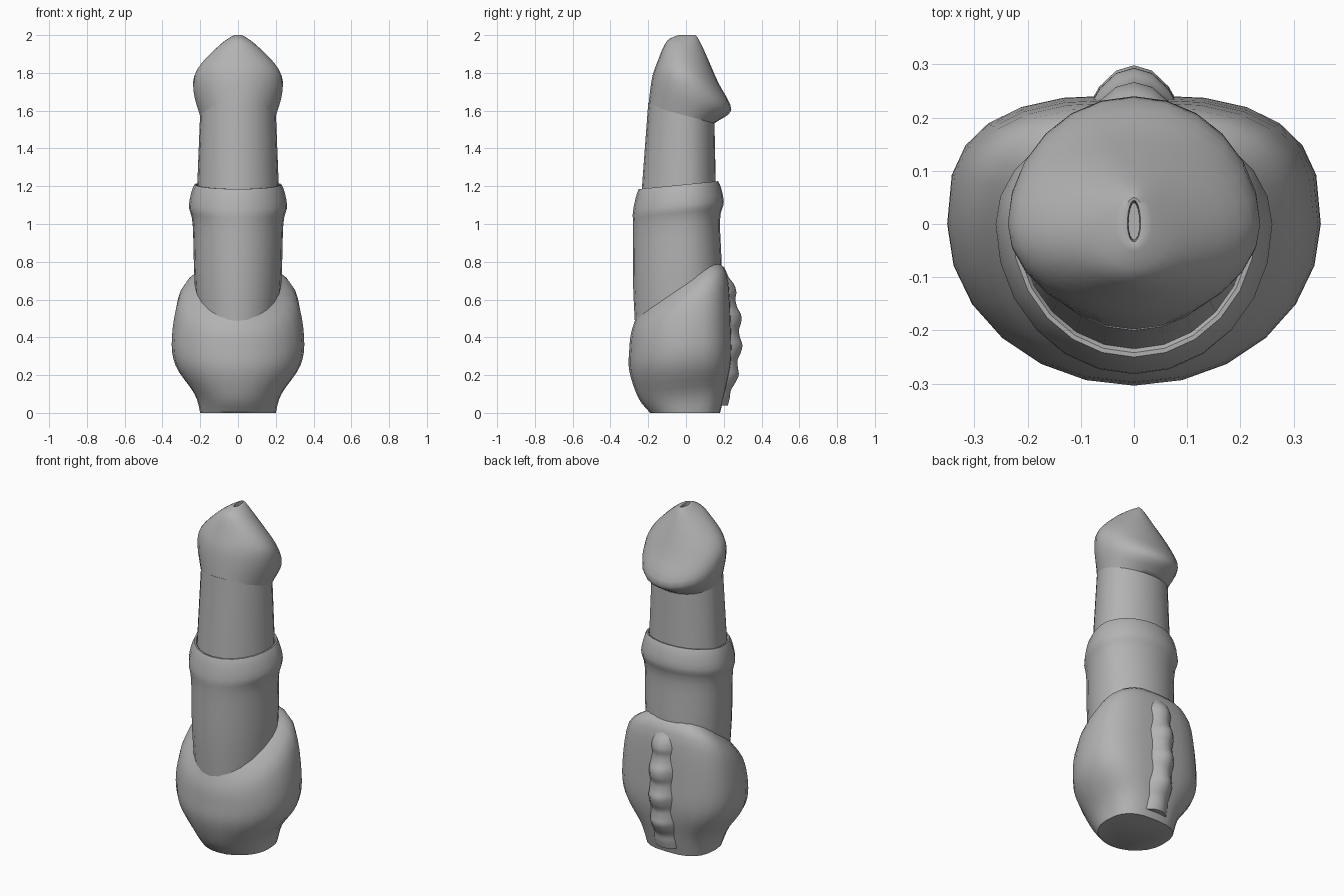
import bpy, bmesh, math
from mathutils import Vector

cube = bpy.data.objects.get("Cube")
if cube:
    bpy.data.objects.remove(cube, do_unlink=True)

grey = bpy.data.materials.new("soft grey")
grey.use_nodes = True
colour = (0.45, 0.45, 0.45, 1)
grey.diffuse_color = colour
grey.node_tree.nodes["Principled BSDF"].inputs["Base Color"].default_value = colour

SIDES = 24
STEPS = 4


def smooth_levels(levels):
    """Interpolate a few ring descriptions with a smooth curve through them."""
    keys = [Vector(level) for level in levels]
    keys = [keys[0]] + keys + [keys[-1]]
    result = []
    for before, start, end, after in zip(keys, keys[1:], keys[2:], keys[3:]):
        leave, arrive = (end - before) / 2, (after - start) / 2
        for step in range(STEPS):
            t = step / STEPS
            ease = t * t * (3 - 2 * t)
            result.append(start.lerp(end, ease)
                          + leave * t * (1 - t) ** 2
                          - arrive * t * t * (1 - t))
    return result + [keys[-1]]


def make_ring(bm, level, squareness):
    """One slanted oval: height, front depth, back depth, half width, tilt."""
    height, front, back, width, tilt = level
    ring = []
    for i in range(SIDES):
        angle = math.tau * i / SIDES
        across, along = math.cos(angle), math.sin(angle)
        power = 2 / squareness if along > 0 else 1
        depth = back if along > 0 else front
        x = width * math.copysign(abs(across) ** power, across)
        y = depth * math.copysign(abs(along) ** power, along)
        ring.append(bm.verts.new((x, y, height + tilt * y)))
    return ring


def loft(name, levels, squareness=2):
    """Skin a stack of slanted ovals and cap both ends."""
    bm = bmesh.new()
    rings = [make_ring(bm, level, squareness) for level in smooth_levels(levels)]
    for lower, upper in zip(rings, rings[1:]):
        for i in range(SIDES):
            j = (i + 1) % SIDES
            bm.faces.new((lower[i], lower[j], upper[j], upper[i]))
    bm.faces.new(rings[0])
    bm.faces.new(rings[-1])
    bmesh.ops.recalc_face_normals(bm, faces=bm.faces)
    mesh = bpy.data.meshes.new(name)
    bm.to_mesh(mesh)
    bm.free()
    mesh.materials.append(grey)
    part = bpy.data.objects.new(name, mesh)
    bpy.context.collection.objects.link(part)
    bpy.ops.object.select_all(action="DESELECT")
    part.select_set(True)
    bpy.context.view_layer.objects.active = part
    bpy.ops.object.shade_smooth_by_angle(angle=math.radians(50))


def ridge_level(height, top):
    """Arched outline with evenly spaced lumps."""
    arch = math.sqrt(max(0, math.sin(math.pi * height / top)))
    lump = math.cos(math.tau * (height - 0.35) / 0.155)
    return height, 0.05, 0.16 + 0.13 * arch + 0.01 * lump, 0.13, 0


# Tapered upper column
loft("upper_column", [(1.1, 0.24, 0.16, 0.22, 0), (1.6, 0.2, 0.15, 0.2, -0.2)])

# Slanted cap with overhanging rim and a narrow slot sunk into the tip
loft("slanted_cap", [
    (1.57, 0.2, 0.15, 0.2, -0.25),
    (1.7, 0.18, 0.24, 0.235, -0.4),
    (1.81, 0.15, 0.17, 0.22, -0.35),
    (1.94, 0.1, 0.1, 0.1, -0.3),
    (2, 0.04, 0.05, 0.02, 0),
    (1.97, 0.03, 0.04, 0.01, 0),
])

# Sleeve with a rounded collar at its top
loft("collar_sleeve", [
    (1.17, 0.22, 0.14, 0.2, 0.1),
    (1.21, 0.25, 0.17, 0.23, 0.1),
    (1.1, 0.28, 0.2, 0.26, 0.1),
    (1, 0.28, 0.18, 0.24, 0.1),
    (0.7, 0.28, 0.19, 0.23, 0.1),
    (0.3, 0.26, 0.18, 0.2, 0),
])

# Bulging base, its upper edge sloping down towards the front
loft("bulb_base", [
    (0.7, 0.26, 0.15, 0.2, 0.7),
    (0.6, 0.29, 0.22, 0.31, 0.6),
    (0.4, 0.3, 0.24, 0.35, 0.2),
    (0.25, 0.3, 0.24, 0.33, 0.1),
    (0.1, 0.25, 0.21, 0.23, 0.1),
    (0, 0.19, 0.18, 0.2, 0),
], squareness=2.8)

# Lumpy ridge down the back
RIDGE_TOP = 0.8
loft("back_ridge", [ridge_level(RIDGE_TOP * i / 20, RIDGE_TOP) for i in range(1, 21)])
